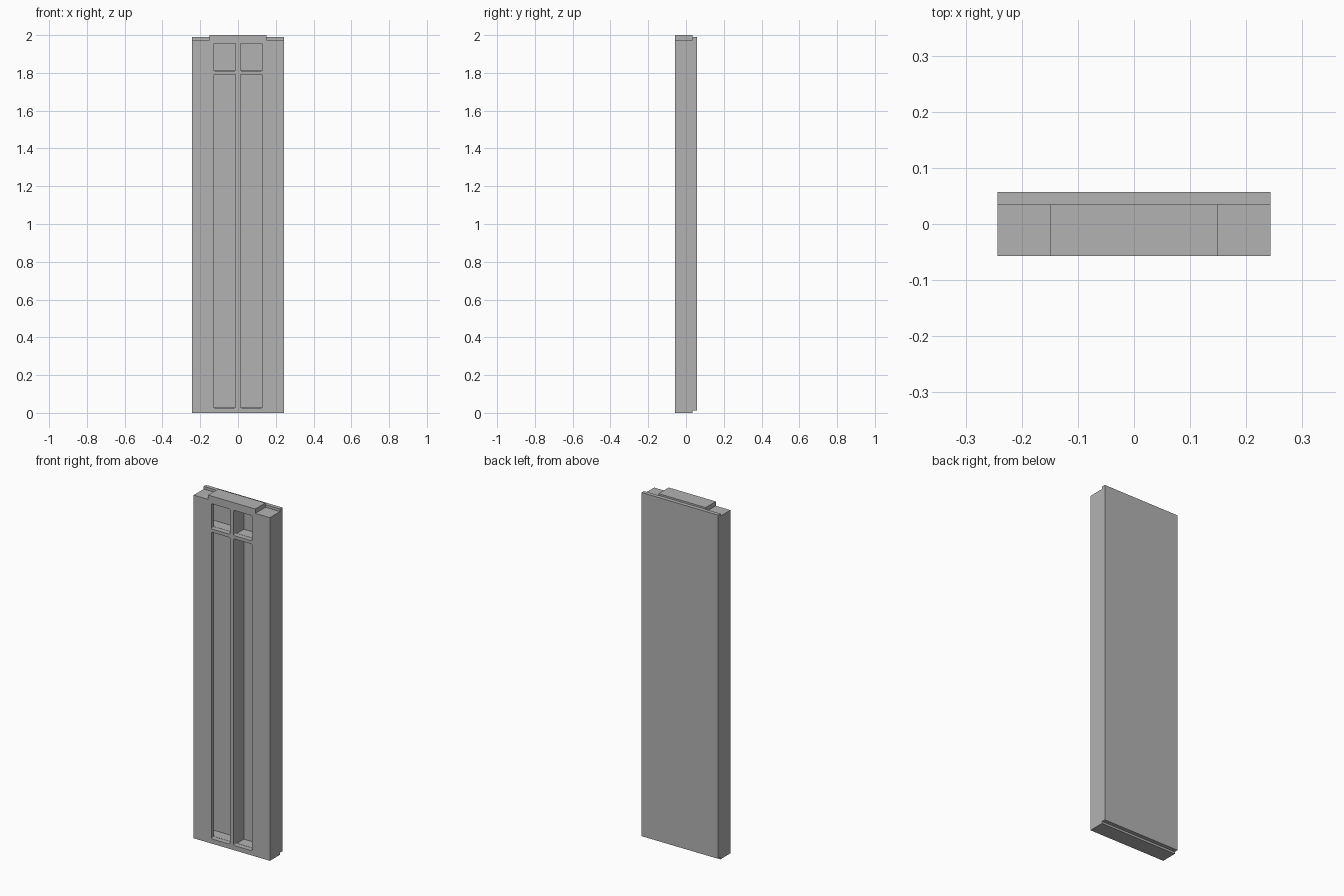
import bpy
import bmesh

cube = bpy.data.objects.get("Cube")
if cube:
    bpy.data.objects.remove(cube, do_unlink=True)

grey = bpy.data.materials.new("plain_grey")
grey.use_nodes = True
colour = (0.45, 0.45, 0.45, 1)
grey.diffuse_color = colour
grey.node_tree.nodes["Principled BSDF"].inputs["Base Color"].default_value = colour

HALF_W = 0.243
FRONT, SEAM, BACK = -0.057, 0.035, 0.057


def extrude_profile(name, points, y0, y1, corner=0.0):
    """Extrude an x-z outline from y0 to y1, optionally rounding its corners."""
    bm = bmesh.new()
    face = bm.faces.new([bm.verts.new((x, y0, z)) for x, z in points])
    ext = bmesh.ops.extrude_face_region(bm, geom=[face])
    verts = [g for g in ext["geom"] if isinstance(g, bmesh.types.BMVert)]
    bmesh.ops.translate(bm, verts=verts, vec=(0, y1 - y0, 0))
    if corner:
        edges = [e for e in bm.edges
                 if abs(e.verts[0].co.y - e.verts[1].co.y) > abs(y1 - y0) / 2]
        bmesh.ops.bevel(bm, geom=edges, offset=corner, segments=3,
                        profile=0.5, affect="EDGES")
    bmesh.ops.recalc_face_normals(bm, faces=bm.faces)
    mesh = bpy.data.meshes.new(name)
    bm.to_mesh(mesh)
    bm.free()
    mesh.materials.append(grey)
    obj = bpy.data.objects.new(name, mesh)
    bpy.context.collection.objects.link(obj)
    return obj


def rect(x0, x1, z0, z1):
    return [(x0, z0), (x1, z0), (x1, z1), (x0, z1)]


def cut(target, cutter):
    mod = target.modifiers.new("cut", "BOOLEAN")
    mod.operation = "DIFFERENCE"
    mod.solver = "EXACT"
    mod.object = cutter
    bpy.context.view_layer.objects.active = target
    bpy.ops.object.modifier_apply(modifier=mod.name)
    bpy.data.objects.remove(cutter, do_unlink=True)


# Front frame, with a raised tongue in the middle of its top edge
half = [(HALF_W, 0), (HALF_W, 1.975), (0.15, 1.975), (0.15, 2)]
outline = half + [(-x, z) for x, z in reversed(half)]
frame = extrude_profile("front_frame", outline, FRONT, SEAM)

# Two columns of openings, each leading to a wider hollow behind the front skin
for side in (-1, 1):
    for z0, z1 in ((0.027, 1.792), (1.811, 1.956)):
        hollow = rect(side * 0.013, side * 0.2, z0 + 0.001, z1 - 0.001)
        cut(frame, extrude_profile("hollow_cutter", hollow, -0.032, 0.1))
        opening = rect(side * 0.012, side * 0.13, z0, z1)
        cut(frame, extrude_profile("opening_cutter", opening, -0.1, -0.028, 0.006))

# Back panel closes the hollows and leaves a step at top and bottom
extrude_profile("back_panel", rect(-HALF_W, HALF_W, 0.012, 1.99), SEAM, BACK)
